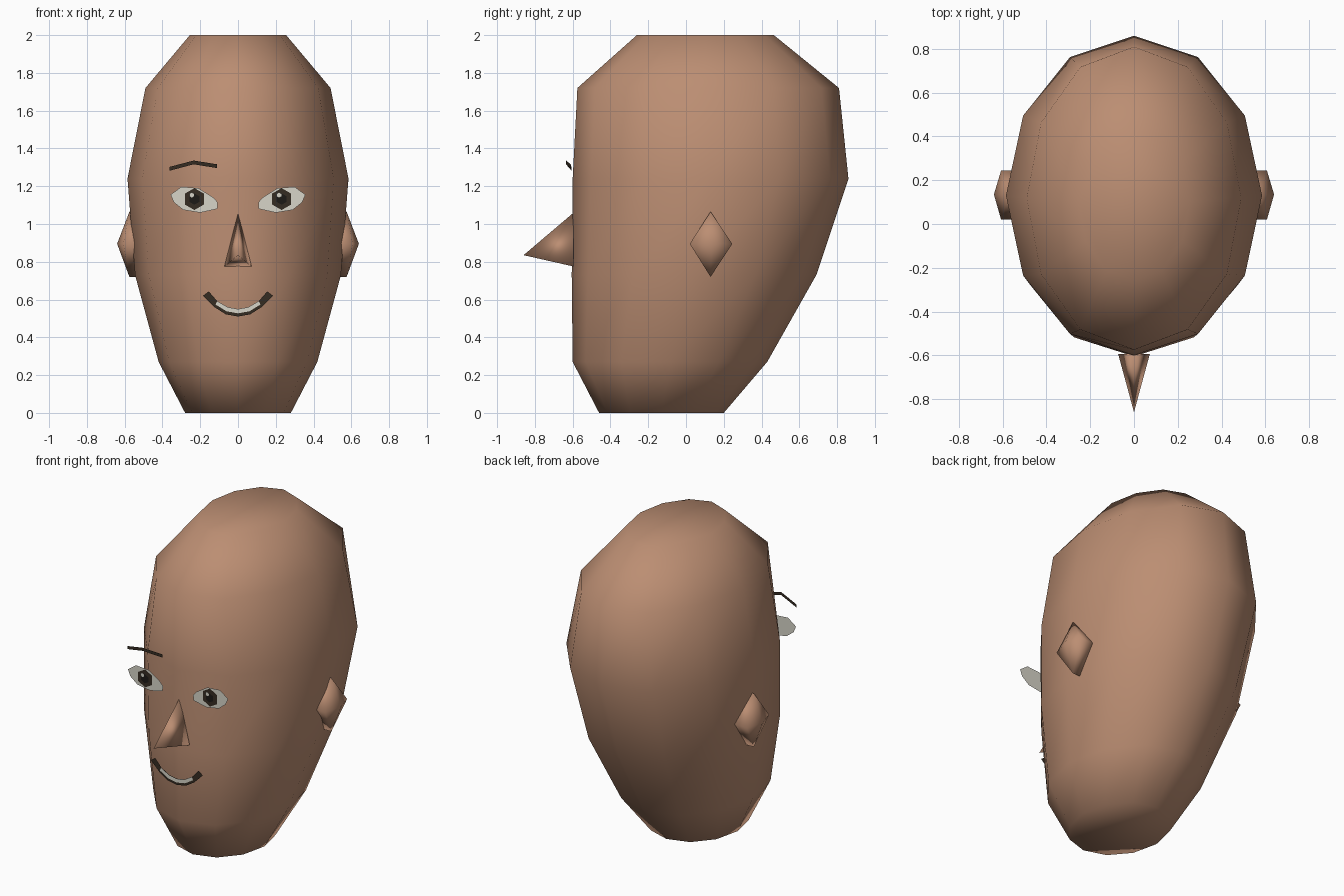
import bpy, bmesh, math

cube = bpy.data.objects.get("Cube")
if cube:
    bpy.data.objects.remove(cube, do_unlink=True)


def material(name, rgb):
    m = bpy.data.materials.new(name)
    m.use_nodes = True
    m.diffuse_color = (*rgb, 1)
    m.node_tree.nodes["Principled BSDF"].inputs["Base Color"].default_value = (*rgb, 1)
    return m


SKIN = material("skin", (0.50, 0.27, 0.17))
WHITE = material("eye white", (0.68, 0.66, 0.58))
BROWN = material("dark brown", (0.035, 0.025, 0.016))
BLACK = material("pupil black", (0.012, 0.01, 0.008))


def build(name, verts, faces, mat, smooth=False):
    mesh = bpy.data.meshes.new(name)
    mesh.from_pydata(verts, [], faces)
    mesh.materials.append(mat)
    bm = bmesh.new()
    bm.from_mesh(mesh)
    if smooth:
        bmesh.ops.recalc_face_normals(bm, faces=bm.faces)
    for f in bm.faces:
        f.smooth = smooth
    bm.to_mesh(mesh)
    bm.free()
    obj = bpy.data.objects.new(name, mesh)
    bpy.context.collection.objects.link(obj)
    return obj


def plate(name, outline, y, mat):
    """Flat front-facing polygon; outline runs anticlockwise seen from the front."""
    return build(name, [(x, y, z) for x, z in outline], [range(len(outline))], mat)


def strip(name, lower, upper, mat):
    """Ribbon of quads between two matching rows of points, left to right."""
    n = len(lower)
    faces = [(i, i + 1, n + i + 1, n + i) for i in range(n - 1)]
    return build(name, lower + upper, faces, mat)


def disc(cx, cz, rx, rz, sides=6):
    return [(cx + rx * math.cos(math.tau * (i + 0.5) / sides),
             cz + rz * math.sin(math.tau * (i + 0.5) / sides)) for i in range(sides)]


# Head: stacked twelve-sided rings (height, half width, front, back)
SIDES = 12
rings = [(0, 0.28, -0.46, 0.2), (0.27, 0.42, -0.6, 0.43), (0.73, 0.545, -0.605, 0.69),
         (1.24, 0.585, -0.6, 0.86), (1.72, 0.49, -0.575, 0.81), (2, 0.255, -0.26, 0.465)]
verts, faces = [], []
for z, half, front, back in rings:
    for i in range(SIDES):
        a = math.tau * i / SIDES
        verts.append((half * math.sin(a),
                      (front + back) / 2 - (back - front) / 2 * math.cos(a), z))
for r in range(len(rings) - 1):
    for i in range(SIDES):
        j = (i + 1) % SIDES
        faces.append((r * SIDES + i, r * SIDES + j, (r + 1) * SIDES + j, (r + 1) * SIDES + i))
faces += [range(SIDES), range(len(verts) - SIDES, len(verts))]
build("head", verts, faces, SKIN, True)

# Nose: pointed pyramid
build("nose", [(0, -0.595, 1.06), (-0.072, -0.595, 0.775), (0.072, -0.595, 0.775),
               (0, -0.86, 0.835)],
      [(0, 1, 3), (0, 3, 2), (1, 2, 3), (0, 2, 1)], SKIN, True)

# Ears and eyes, mirrored for each side
EYE = [(0.11, 1.08), (0.2, 1.06), (0.29, 1.075), (0.34, 1.115),
       (0.357, 1.155), (0.3, 1.197), (0.21, 1.19), (0.13, 1.14), (0.108, 1.115)]
for side, s in (("left", 1), ("right", -1)):
    diamond = [(0.02, 0.895, 0.607), (0.13, 0.72, 0.575), (0.245, 0.895, 0.607), (0.13, 1.065, 0.575)]
    ear = [(s * 0.5, y, z) for y, z, _ in diamond] + [(s * x, y, z) for y, z, x in diamond]
    ear.append((s * 0.64, 0.135, 0.895))
    ear_faces = [(0, 1, 2, 3)]
    for i in range(4):
        j = (i + 1) % 4
        ear_faces += [(i, j, 4 + j, 4 + i), (4 + i, 4 + j, 8)]
    build(side + "_ear", ear, ear_faces, SKIN, True)

    outline = [(s * x, z) for x, z in EYE][::s]
    plate(side + "_eye_white", outline, -0.611, WHITE)
    cx = s * 0.231
    plate(side + "_iris", disc(cx, 1.132, 0.058, 0.058), -0.616, BROWN)
    plate(side + "_pupil", disc(cx, 1.132, 0.03, 0.03), -0.62, BLACK)
    plate(side + "_eye_glint", disc(cx - 0.014, 1.154, 0.014, 0.014), -0.624, WHITE)

# Single raised eyebrow on the right
brow = [(-0.363, -0.606, 1.282), (-0.235, -0.635, 1.316), (-0.11, -0.61, 1.296)]
strip("right_eyebrow", brow, [(x, y, z + 0.02) for x, y, z in brow], BROWN)

# Smile: dark curved band with a band of teeth along its upper edge
half_low = [(0.185, 0.62), (0.125, 0.56), (0.065, 0.522), (0, 0.51)]
half_high = [(0.155, 0.643), (0.11, 0.592), (0.055, 0.56), (0, 0.55)]


def arc(half, y):
    return [(-x, y, z) for x, z in half] + [(x, y, z) for x, z in half[-2::-1]]


low, high = arc(half_low, -0.623), arc(half_high, -0.623)
strip("mouth", low, high, BROWN)
teeth_low = [tuple(a + (b - a) * 0.42 for a, b in zip(p, q)) for p, q in zip(low, high)][1:-1]
strip("teeth", [(x, -0.627, z) for x, _, z in teeth_low],
      [(x, -0.627, z) for x, _, z in high[1:-1]], WHITE)
